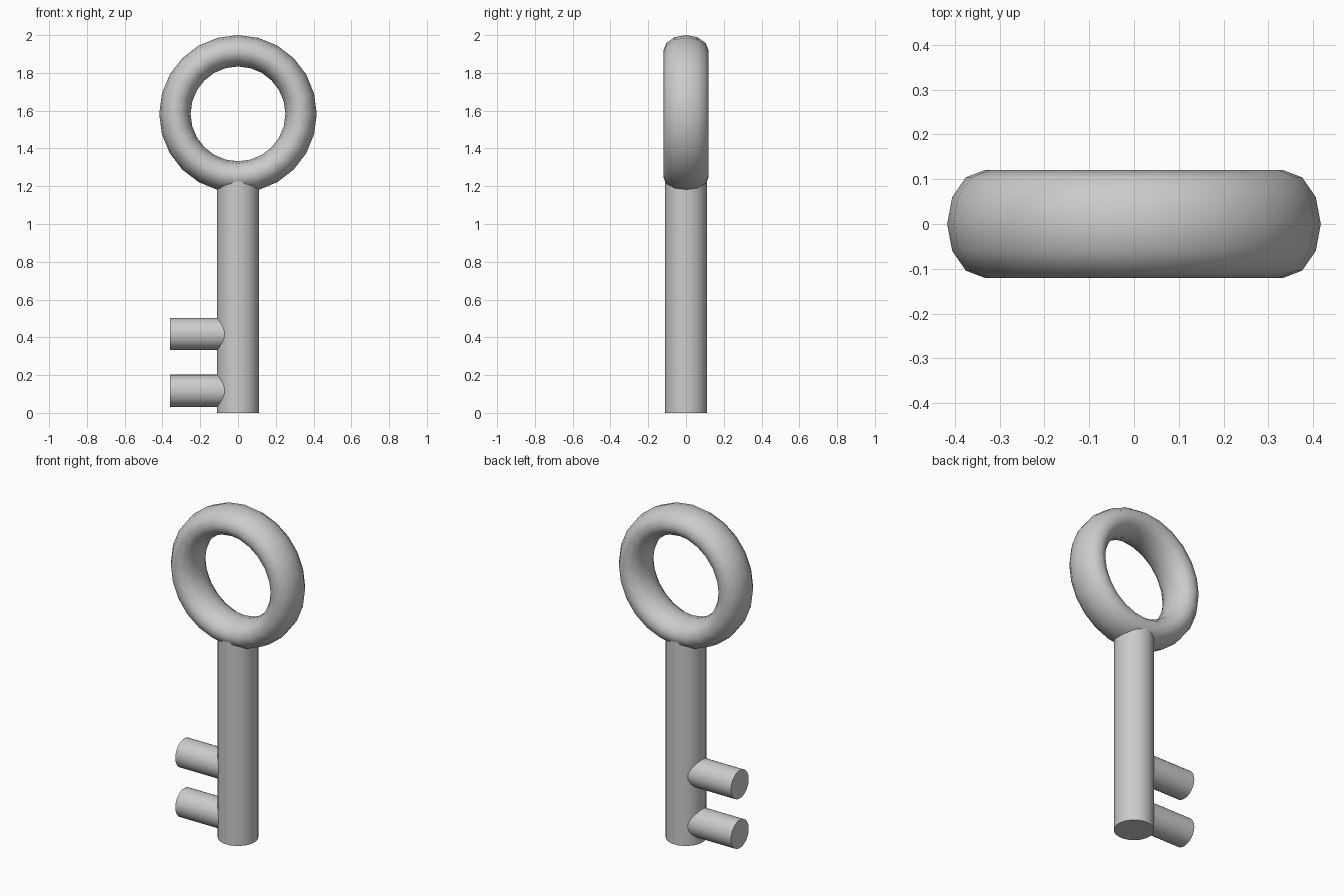
import bpy
import math

if "Cube" in bpy.data.objects:
    bpy.data.objects.remove(bpy.data.objects["Cube"])


def apply_transform():
    bpy.ops.object.transform_apply(location=False, rotation=True, scale=True)


def rod(name, radius, length, centre, rotation=(0, 0, 0), sides=32):
    bpy.ops.mesh.primitive_cylinder_add(vertices=sides, radius=radius, depth=length,
                                        location=centre, rotation=rotation)
    obj = bpy.context.object
    obj.name = name
    apply_transform()
    bpy.ops.object.shade_smooth_by_angle(angle=math.radians(40))
    return obj


# Ring handle: torus deepened front to back, stood upright
bpy.ops.mesh.primitive_torus_add(major_segments=24, minor_segments=12,
                                 major_radius=0.334, minor_radius=0.083,
                                 location=(0, 0, 1.583), rotation=(math.pi / 2, 0, 0))
ring = bpy.context.object
ring.name = "ring_handle"
ring.scale = (1, 1, 0.12 / 0.083)
apply_transform()
bpy.ops.object.shade_smooth()

# Shaft, ending inside the ring
rod("shaft", 0.111, 1.25, (0, 0, 0.625))

# Two round teeth on the left, running into the shaft
for name, z in (("lower_tooth", 0.117), ("upper_tooth", 0.417)):
    rod(name, 0.085, 0.36, (-0.18, 0, z), (0, math.pi / 2, 0))
